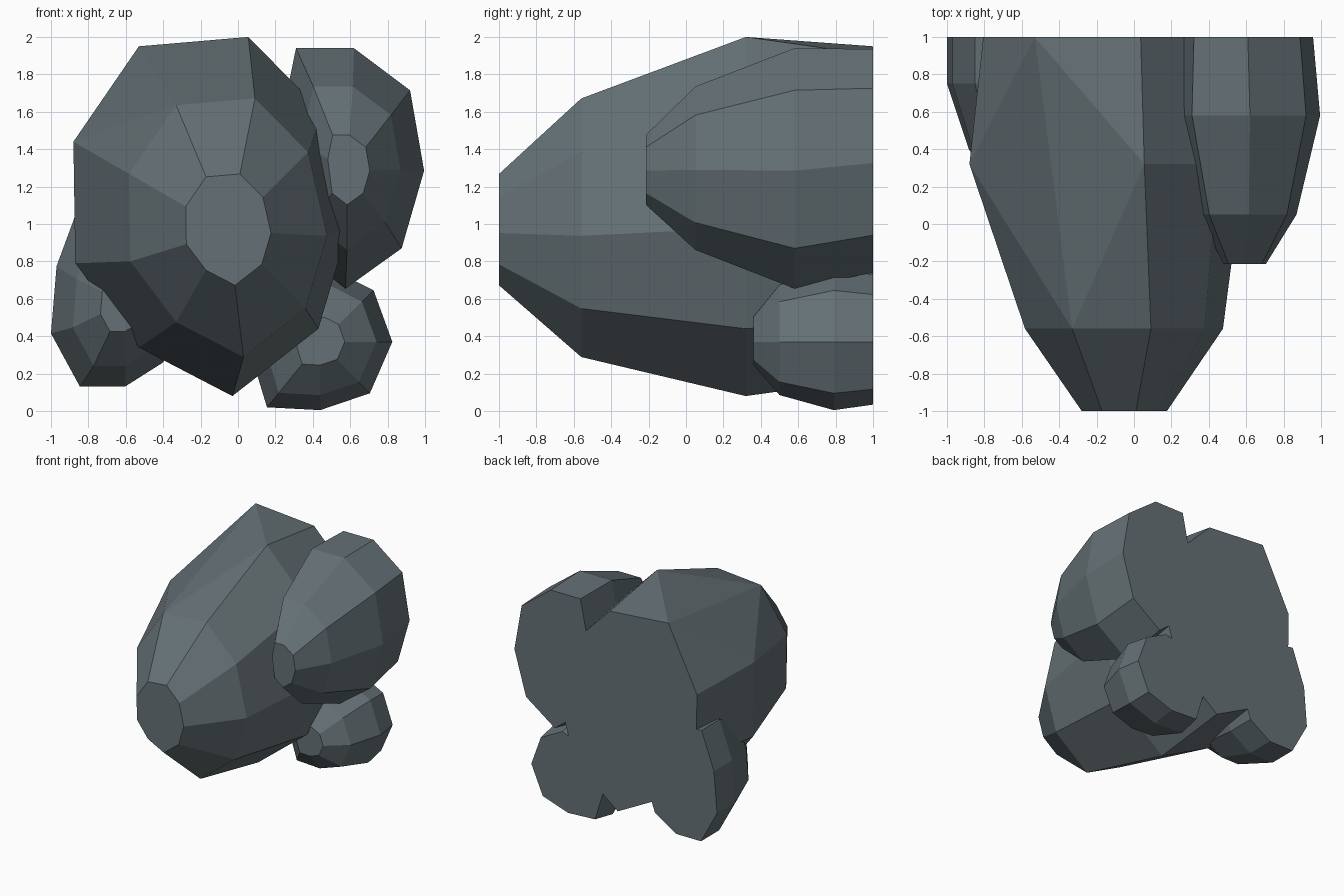
import bpy
import bmesh

# Remove the default cube only
cube = bpy.data.objects.get("Cube")
if cube:
    bpy.data.objects.remove(cube, do_unlink=True)

# One slate colour for every stone
SLATE = (0.13, 0.165, 0.18, 1.0)
slate = bpy.data.materials.new("slate_grey")
slate.use_nodes = True
slate.diffuse_color = SLATE
slate.node_tree.nodes["Principled BSDF"].inputs["Base Color"].default_value = SLATE


# Hull a stone around scaled copies of its widest outline.
# Profile rings are (y, scale, x shift, z shift), from front cap to flat back.
# A late corner only reaches its full width at the back.
def faceted_stone(name, centre, outline, profile, late_corner=None):
    cx, cz = centre
    back_y = profile[-1][0]
    bm = bmesh.new()
    for y, scale, shift_x, shift_z in profile:
        for index, (x, z) in enumerate(outline):
            depth = y
            if index == late_corner:
                if y == back_y:
                    continue
                if scale == 1:
                    depth = back_y
            bm.verts.new((cx + shift_x + (x - cx) * scale,
                          depth,
                          cz + shift_z + (z - cz) * scale))
    bmesh.ops.convex_hull(bm, input=bm.verts[:])
    spare = [v for v in bm.verts if not v.link_faces]
    bmesh.ops.delete(bm, geom=spare, context="VERTS")

    # Merge the triangles of each flat facet
    bmesh.ops.dissolve_limit(bm, angle_limit=0.02,
                             verts=bm.verts[:], edges=bm.edges[:])
    bmesh.ops.recalc_face_normals(bm, faces=bm.faces[:])
    mesh = bpy.data.meshes.new(name)
    bm.to_mesh(mesh)
    bm.free()
    mesh.materials.append(slate)
    stone = bpy.data.objects.new(name, mesh)
    bpy.context.scene.collection.objects.link(stone)


# Large central stone, reaching furthest forward
faceted_stone(
    "main_stone", (-0.14, 1.04),
    [(0.055, 2.0), (0.45, 1.6), (0.59, 0.98), (0.43, 0.44), (-0.03, 0.08),
     (-0.53, 0.34), (-0.87, 0.79), (-0.88, 1.44), (-0.53, 1.95)],
    [(-1, 0.31, 0.09, -0.07), (-0.56, 0.72, 0.09, -0.06),
     (0.32, 1, 0, 0), (1, 0.9, 0, 0)],
    late_corner=8)

# Upper stone on the left side
faceted_stone(
    "upper_left_stone", (0.6, 1.3),
    [(0.31, 1.94), (0.62, 1.94), (0.92, 1.715), (0.995, 1.285),
     (0.875, 0.87), (0.575, 0.655), (0.3, 0.87), (0.22, 1.5)],
    [(-0.215, 0.29, -0.01, -0.01), (0.05, 0.68, 0, 0),
     (0.58, 1, 0, 0), (1, 0.93, -0.01, 0.04)])

# Low stone on the left side
faceted_stone(
    "lower_left_stone", (0.44, 0.37),
    [(0.5, 0.76), (0.725, 0.645), (0.825, 0.37), (0.705, 0.095),
     (0.44, 0.005), (0.155, 0.02), (0.07, 0.3), (0.2, 0.66)],
    [(0.36, 0.34, 0, 0), (0.5, 0.78, 0, 0),
     (0.79, 1, 0, 0), (1, 0.92, 0, 0)])

# Low stone on the right side
faceted_stone(
    "lower_right_stone", (-0.62, 0.6),
    [(-0.85, 1.1), (-0.97, 0.775), (-1.0, 0.415), (-0.845, 0.13),
     (-0.605, 0.13), (-0.4, 0.26), (-0.28, 0.6), (-0.45, 1.05)],
    [(0.2, 0.33, 0.01, -0.02), (0.4, 0.72, 0.01, -0.02),
     (0.75, 1, 0, 0), (1, 1, 0, 0)])
